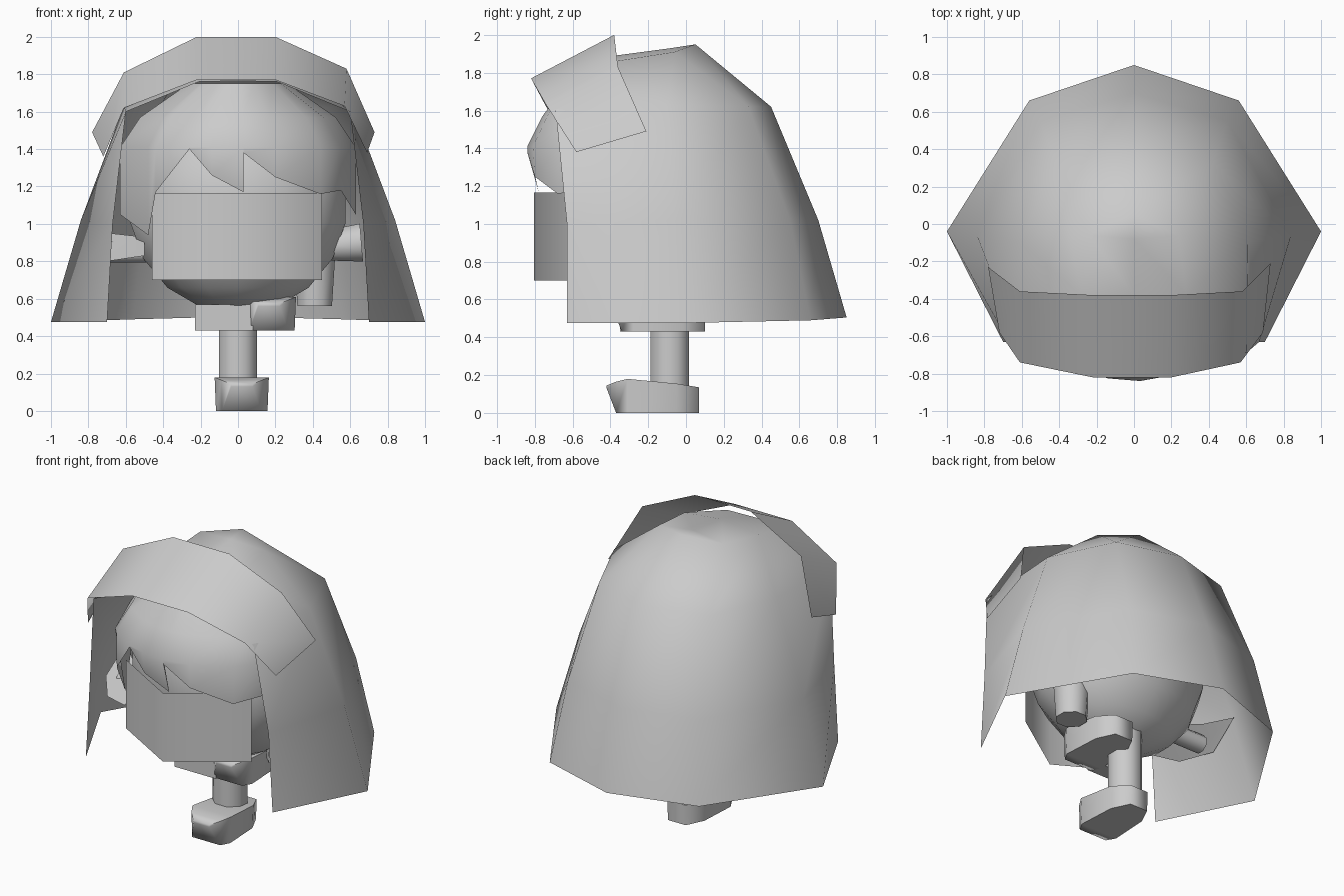
import bpy, bmesh
from math import sin, cos, pi, radians, sqrt
from mathutils import Vector

if "Cube" in bpy.data.objects:
    bpy.data.objects.remove(bpy.data.objects["Cube"])


def make(name, verts, faces, angle=40):
    me = bpy.data.meshes.new(name)
    me.from_pydata(verts, [], faces)
    bm = bmesh.new()
    bm.from_mesh(me)
    bmesh.ops.remove_doubles(bm, verts=bm.verts, dist=1e-4)
    bmesh.ops.recalc_face_normals(bm, faces=bm.faces)
    bm.to_mesh(me)
    bm.free()
    ob = bpy.data.objects.new(name, me)
    bpy.context.collection.objects.link(ob)
    for o in bpy.context.selected_objects:
        o.select_set(False)
    bpy.context.view_layer.objects.active = ob
    ob.select_set(True)
    bpy.ops.object.shade_smooth_by_angle(angle=radians(angle))
    return ob


def grid(name, rows, angle=80):
    """Skin equally long rows of points with quads."""
    n = len(rows[0])
    faces = [(r * n + c, r * n + c + 1, (r + 1) * n + c + 1, (r + 1) * n + c)
             for r in range(len(rows) - 1) for c in range(n - 1)]
    return make(name, [p for row in rows for p in row], faces, angle)


def mirrored(half):
    """Complete a row that ends on the centre line."""
    return half + [(-x, y, z) for x, y, z in reversed(half[:-1])]


def tube(name, a, b, ra, rb, sides=8):
    a, b = Vector(a), Vector(b)
    q = (b - a).to_track_quat('Z', 'Y')
    v = [p + q @ Vector((r * cos(2 * pi * (i + .5) / sides), r * sin(2 * pi * (i + .5) / sides), 0))
         for p, r in ((a, ra), (b, rb)) for i in range(sides)]
    f = [(i, (i + 1) % sides, (i + 1) % sides + sides, i + sides) for i in range(sides)]
    f += [tuple(range(sides)), tuple(range(sides, 2 * sides))]
    return make(name, v, f, 50)


def shoe(name, ox, oy, oz):
    """Tapered low-poly shoe lofted from toe to heel."""
    sections = [(-.42, .06, .13, .145), (-.37, .11, 0, .165), (-.31, .145, 0, .18),
                (-.05, .13, 0, .155), (.07, .07, 0, .135)]
    v, f = [], []
    for y, w, lo, hi in sections:
        v += [(ox + sx * w, oy + y, oz + z) for sx, z in ((-.95, lo), (.95, lo), (1, hi), (-1, hi))]
    for k in range(len(sections) - 1):
        f += [(4*k + i, 4*k + (i + 1) % 4, 4*k + 4 + (i + 1) % 4, 4*k + 4 + i) for i in range(4)]
    f += [(0, 1, 2, 3), (16, 17, 18, 19)]
    return make(name, v, f, 75)


# long hair shell, open at the front
grid("long_hair", [mirrored(r) for r in (
    [(.70, -.63, .475), (1.0, -.04, .475), (.56, .66, .49), (0, .85, .505)],
    [(.67, -.63, 1.0), (.84, -.06, 1.02), (.50, .55, 1.02), (0, .70, 1.02)],
    [(.60, -.69, 1.60), (.61, -.10, 1.63), (.42, .33, 1.62), (0, .45, 1.62)],
    [(.21, -.74, 1.76), (.28, -.38, 1.86), (.24, -.06, 1.91), (0, .05, 1.95)],
    [(0, -.74, 1.765), (0, -.38, 1.89), (0, -.08, 1.93), (0, .05, 1.95)])])

# wide headband draped over the front of the hair
grid("headband", [
    [(-.72, -.58, 1.36), (-.61, -.74, 1.62), (-.22, -.82, 1.77),
     (.20, -.82, 1.77), (.57, -.74, 1.63), (.69, -.58, 1.38)],
    [(-.78, -.23, 1.49), (-.61, -.36, 1.81), (-.22, -.38, 2.0),
     (.20, -.38, 2.0), (.58, -.36, 1.83), (.73, -.21, 1.49)]])

# head
bm = bmesh.new()
bmesh.ops.create_uvsphere(bm, u_segments=14, v_segments=9, radius=1)
for v in bm.verts:
    v.co = (v.co.x * .60, v.co.y * .47 - .18, v.co.z * .59 + 1.11)
me = bpy.data.meshes.new("head")
bm.to_mesh(me)
bm.free()
for p in me.polygons:
    p.use_smooth = True
bpy.context.collection.objects.link(bpy.data.objects.new("head", me))

# fringe: a curved front shell with a zigzag lower edge
edge = [(-.63, -.25, 1.05), (-.48, -.52, .94), (-.44, -.67, 1.17), (-.26, -.79, 1.40),
        (-.14, -.80, 1.26), (.03, -.78, 1.17), (.03, -.84, 1.38), (.20, -.80, 1.25),
        (.44, -.68, 1.16), (.55, -.50, 1.18), (.63, -.25, 1.05)]


def fringe_row(width, depth, z):
    return [(x * width, -.25 - depth * sqrt(max(0, 1 - (x / .63) ** 2)), z) for x, _, _ in edge]


grid("fringe", [edge, fringe_row(1, .59, 1.41), fringe_row(.83, .51, 1.57), fringe_row(.42, .38, 1.75)])

# folded face panel
grid("face_panel", [[(-.46, -.54, z), (0, -.805, z), (.45, -.50, z)] for z in (.70, 1.165)])

# standing leg and shoe
tube("standing_leg", (0, -.085, .12), (0, -.085, .62), .11, .11)
shoe("standing_shoe", .02, 0, 0)

# raised leg with its shoe turned inward
tube("raised_leg", (.41, -.11, .56), (.41, -.11, .85), .10, .12)
shoe("raised_shoe", .165, .03, .43)
make("raised_shin", [(x, y, z) for x in (-.23, .08) for y in (-.35, -.24) for z in (.43, .57)],
     [(0, 1, 3, 2), (4, 5, 7, 6), (0, 1, 5, 4), (2, 3, 7, 6), (0, 2, 6, 4), (1, 3, 7, 5)])

# arms and hands either side of the head
tube("left_arm", (-.40, -.22, .85), (-.72, -.22, .85), .06, .06)
tube("right_arm", (.42, -.20, .88), (.66, -.20, .90), .08, .11)
grid("left_hand", [[(-.50, -.50, .83), (-.70, -.40, .80), (-.83, -.23, .84)],
                   [(-.50, -.27, .93), (-.68, -.15, .95), (-.82, -.02, .99)]])
